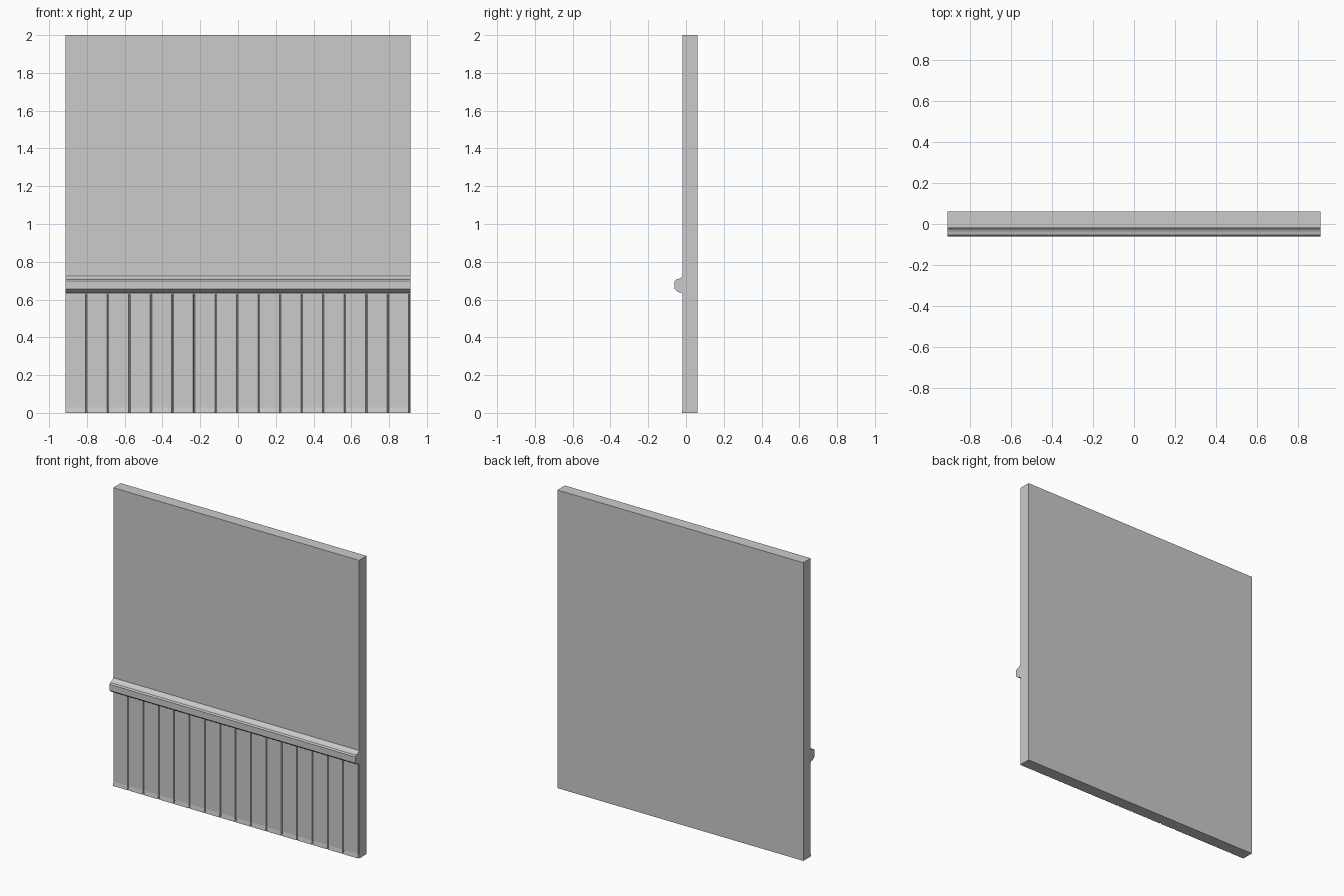
import bpy

if "Cube" in bpy.data.objects:
    bpy.data.objects.remove(bpy.data.objects["Cube"])

HALF_W = 0.9125      # half the panel width
BACK = 0.06          # rear face
FRONT = -0.019       # plaster face
JOIN = 0.65          # height hidden behind the rail
BOARDS = 16
PITCH = 2 * HALF_W / BOARDS
GROOVE, DEPTH = 0.009, 0.008


def make_object(name, verts, faces):
    mesh = bpy.data.meshes.new(name)
    mesh.from_pydata(verts, [], faces)
    mesh.update()
    obj = bpy.data.objects.new(name, mesh)
    bpy.context.collection.objects.link(obj)
    return obj


def loft(name, rings):
    """Join matching counter-clockwise rings into a capped solid."""
    n = len(rings[0])
    verts = [v for ring in rings for v in ring]
    faces = [tuple(reversed(range(n))), tuple(range(len(verts) - n, len(verts)))]
    for r in range(len(rings) - 1):
        for i in range(n):
            j = (i + 1) % n
            faces.append((r * n + i, r * n + j, (r + 1) * n + j, (r + 1) * n + i))
    return make_object(name, verts, faces)


# Plain upper wall
box = [(-HALF_W, FRONT), (HALF_W, FRONT), (HALF_W, BACK), (-HALF_W, BACK)]
loft("upper_wall", [[(x, y, z) for x, y in box] for z in (JOIN, 2.0)])


# Grooved boards: one groove at the right edge of each board
def board_ring(z, face_y):
    ring = []
    for i in range(BOARDS):
        left = -HALF_W + i * PITCH
        right = left + PITCH
        ring += [(left, face_y, z),
                 (right - GROOVE, face_y, z),
                 (right - GROOVE * 0.65, FRONT + DEPTH, z),
                 (right - GROOVE * 0.35, FRONT + DEPTH, z)]
    return ring + [(HALF_W, face_y, z), (HALF_W, BACK, z), (-HALF_W, BACK, z)]


# The foot flares slightly outwards
loft("wainscot_boards", [board_ring(0.0, -0.022),
                         board_ring(0.028, -0.0175),
                         board_ring(JOIN, -0.0175)])

# Moulded rail swept across the width, (y, z) profile
profile = [(-0.010, 0.628), (-0.020, 0.630), (-0.024, 0.637), (-0.040, 0.639),
           (-0.048, 0.645), (-0.060, 0.655), (-0.060, 0.697), (-0.053, 0.706),
           (-0.037, 0.710), (-0.026, 0.716), (-0.019, 0.725), (-0.010, 0.725)]
profile.reverse()
loft("dado_rail", [[(x, y, z) for y, z in profile] for x in (-HALF_W, HALF_W)])
